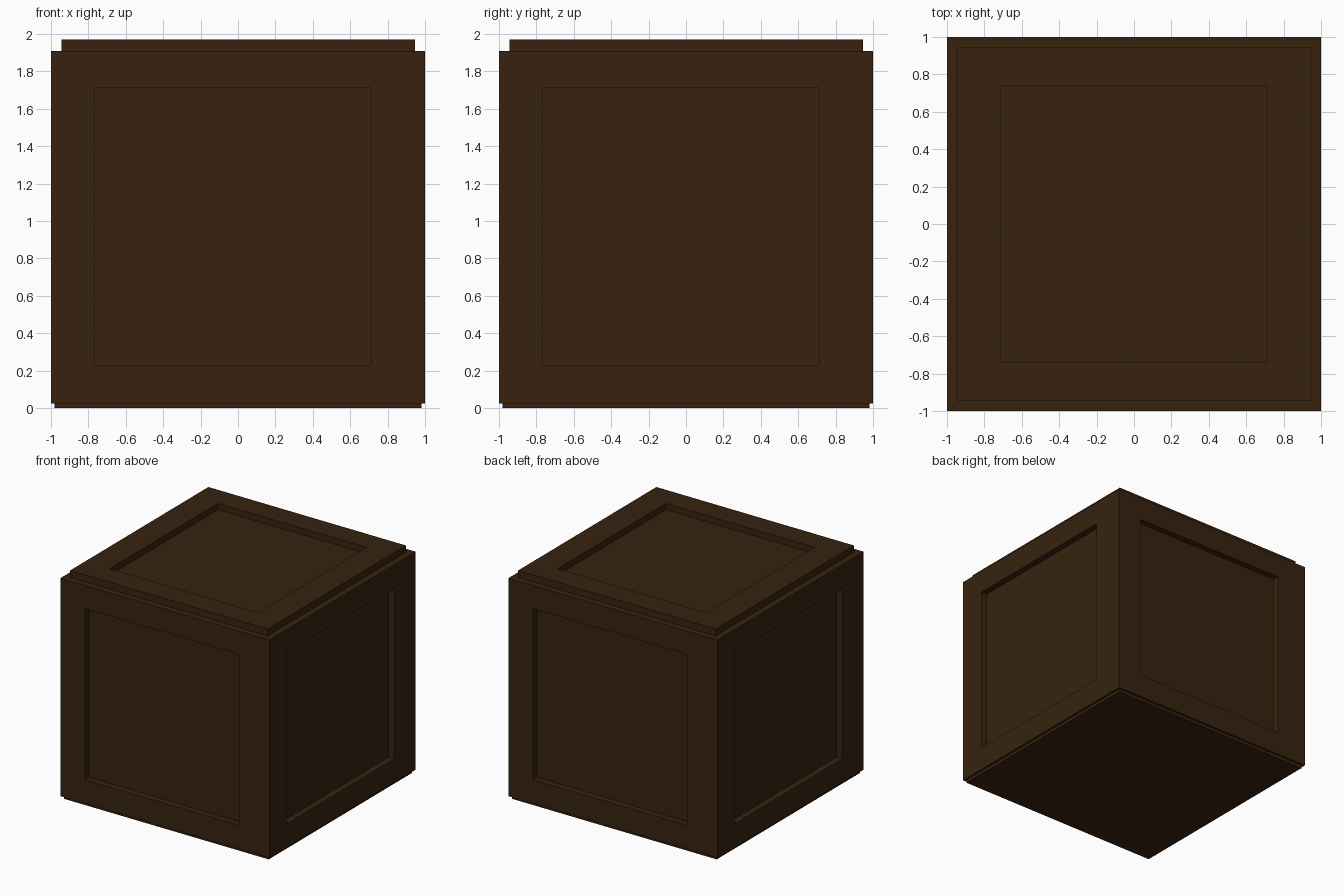
import bpy, bmesh, math
from mathutils import Matrix, Vector

if "Cube" in bpy.data.objects:
    bpy.data.objects.remove(bpy.data.objects["Cube"])

wood = bpy.data.materials.new("dark_brown_wood")
wood.diffuse_color = (0.038, 0.0165, 0.0048, 1.0)
wood.use_nodes = True
wood.node_tree.nodes["Principled BSDF"].inputs["Base Color"].default_value = wood.diffuse_color


def finish(name, bm):
    bmesh.ops.recalc_face_normals(bm, faces=bm.faces)
    me = bpy.data.meshes.new(name)
    bm.to_mesh(me)
    bm.free()
    me.materials.append(wood)
    ob = bpy.data.objects.new(name, me)
    bpy.context.collection.objects.link(ob)
    return ob


def box(name, lo, hi):
    bm = bmesh.new()
    lo, hi = Vector(lo), Vector(hi)
    bmesh.ops.create_cube(bm, size=1)
    for v in bm.verts:
        v.co = (lo + hi) / 2 + v.co * (hi - lo)
    return finish(name, bm)


def frame(name, outer, inner, depth, matrix):
    """Four mitred rails; outer/inner are (u0, v0, u1, v1), extruded along local z."""
    def corners(r):
        return [(r[0], r[1]), (r[2], r[1]), (r[2], r[3]), (r[0], r[3])]
    o, n = corners(outer), corners(inner)
    bm = bmesh.new()
    for i in range(4):
        j = (i + 1) % 4
        quad = [o[i], o[j], n[j], n[i]]
        face = bm.faces.new([bm.verts.new((u, v, 0)) for u, v in quad])
        ext = bmesh.ops.extrude_face_region(bm, geom=[face], use_keep_orig=True)
        for v in ext["geom"]:
            if isinstance(v, bmesh.types.BMVert):
                v.co.z += depth
    bm.transform(matrix)
    return finish(name, bm)


# Core box (gives the recessed panels) and the base plate
box("crate_core", (-0.945, -0.945, 0.02), (0.945, 0.945, 1.915))
box("base_plate", (-0.98, -0.98, 0.0), (0.98, 0.98, 0.03))

# Side frames, overlapping at the corners in a pinwheel
upright = Matrix.Translation((0, -0.943, 0)) @ Matrix.Rotation(math.pi / 2, 4, "X")
for i, side in enumerate(("front", "right", "back", "left")):
    turn = Matrix.Rotation(i * math.pi / 2, 4, "Z")
    frame(side + "_frame", (-1.0, 0.025, 0.943, 1.91),
          (-0.765, 0.23, 0.71, 1.71), 0.057, turn @ upright)

# Raised frame on the lid
frame("lid_frame", (-0.945, -0.945, 0.945, 0.945),
      (-0.71, -0.74, 0.71, 0.74), 0.06, Matrix.Translation((0, 0, 1.91)))
